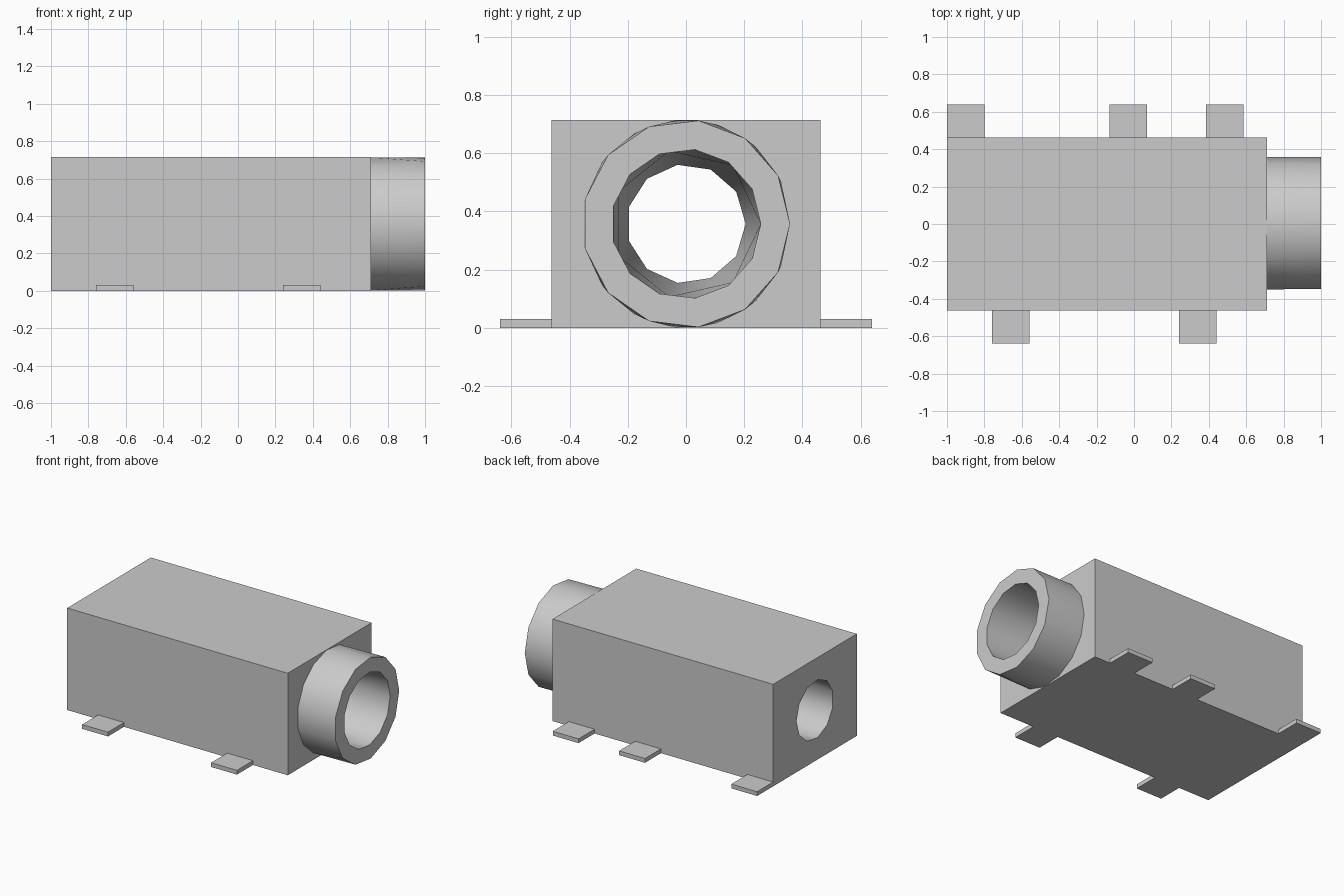
import bpy, bmesh
from math import cos, sin, tau, radians

cube = bpy.data.objects.get("Cube")
if cube:
    bpy.data.objects.remove(cube)

grey = bpy.data.materials.new("grey plastic")
grey.use_nodes = True
color = (0.6, 0.6, 0.6, 1)
grey.diffuse_color = color
grey.node_tree.nodes["Principled BSDF"].inputs["Base Color"].default_value = color

BACK, FACE, TIP = -1.0, 0.71, 1.0      # stations along the socket axis
HALF_W, HEIGHT = 0.463, 0.715
AXIS_Z = HEIGHT / 2


def loop(bm, x, points):
    """Closed edge loop in the plane at x."""
    verts = [bm.verts.new((x, y, z)) for y, z in points]
    return [bm.edges.new((v, verts[i - 1])) for i, v in enumerate(verts)]


def circle(bm, x, radius, sides):
    return loop(bm, x, [(radius * cos(tau * i / sides),
                         AXIS_Z + radius * sin(tau * i / sides)) for i in range(sides)])


def rectangle(bm, x):
    return loop(bm, x, [(-HALF_W, 0), (HALF_W, 0), (HALF_W, HEIGHT), (-HALF_W, HEIGHT)])


def finish(bm, name):
    bmesh.ops.recalc_face_normals(bm, faces=bm.faces)
    mesh = bpy.data.meshes.new(name)
    bm.to_mesh(mesh)
    bm.free()
    mesh.materials.append(grey)
    ob = bpy.data.objects.new(name, mesh)
    bpy.context.collection.objects.link(ob)
    return ob


# Box housing, round barrel and tapered through bore as one closed shell
bm = bmesh.new()
box_back, box_front = rectangle(bm, BACK), rectangle(bm, FACE)
barrel_base, barrel_tip = circle(bm, FACE, AXIS_Z, 15), circle(bm, TIP, AXIS_Z, 13)
bore_tip = circle(bm, TIP, 0.257, 13)
bore_mid = circle(bm, FACE, 0.257, 7)
bore_back = circle(bm, BACK, 0.205, 11)
for a, b in ((box_back, box_front), (barrel_base, barrel_tip), (barrel_tip, bore_tip),
             (bore_tip, bore_mid), (bore_mid, bore_back)):
    bmesh.ops.bridge_loops(bm, edges=a + b)
for a, b in ((box_front, barrel_base), (box_back, bore_back)):
    bmesh.ops.triangle_fill(bm, edges=a + b, use_beauty=True)
housing = finish(bm, "socket_housing")
bpy.ops.object.select_all(action='DESELECT')
housing.select_set(True)
bpy.context.view_layer.objects.active = housing
bpy.ops.object.shade_smooth_by_angle(angle=radians(60))

# Flat solder tabs along both long sides
TAB_W, TAB_L, TAB_H = 0.2, 0.177, 0.03
for side, label, starts in ((-1, "front", (-0.76, 0.24)), (1, "back", (-1.0, -0.13, 0.385))):
    for n, x in enumerate(starts, 1):
        bm = bmesh.new()
        bmesh.ops.create_cube(bm, size=1)
        bmesh.ops.scale(bm, vec=(TAB_W, TAB_L, TAB_H), verts=bm.verts)
        bmesh.ops.translate(bm, verts=bm.verts,
                            vec=(x + TAB_W / 2, side * (HALF_W + TAB_L / 2), TAB_H / 2))
        finish(bm, f"{label}_tab_{n}")
